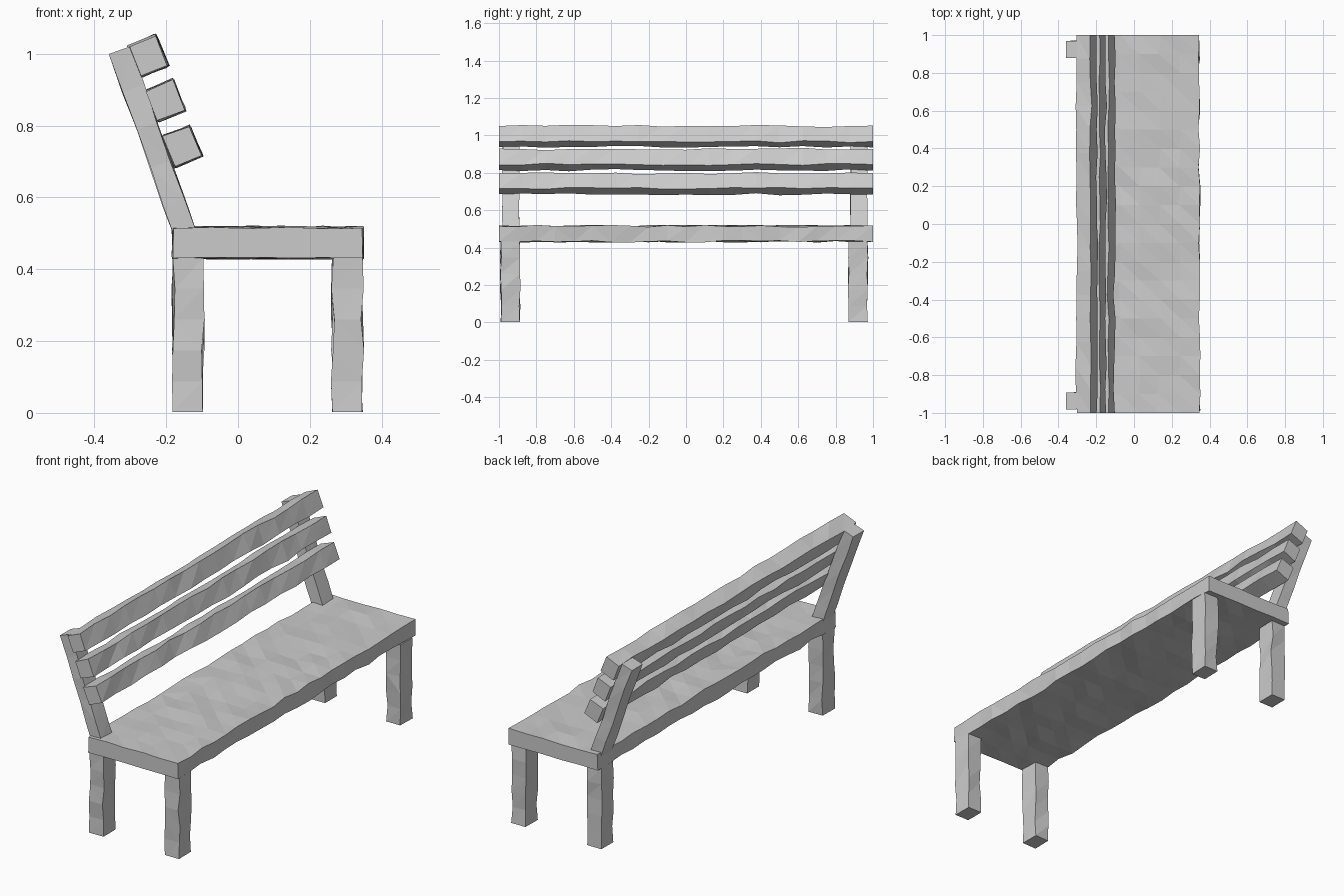
import bpy, bmesh, random
from math import radians
from mathutils import Vector, Matrix

if "Cube" in bpy.data.objects:
    bpy.data.objects.remove(bpy.data.objects["Cube"])

random.seed(4)


def timber(name, centre, size, segs, tilt=0.0, rough=0.006):
    """Rough-hewn flat-shaded beam: a cut-up box with uneven surfaces, clean ends."""
    bm = bmesh.new()
    bmesh.ops.create_cube(bm, size=1.0)
    bmesh.ops.scale(bm, vec=Vector(size), verts=bm.verts)
    for axis, count in enumerate(segs):
        normal = Vector([float(i == axis) for i in range(3)])
        for k in range(1, count):
            point = normal * size[axis] * (k / count - 0.5)
            bmesh.ops.bisect_plane(bm, geom=bm.verts[:] + bm.edges[:] + bm.faces[:],
                                   plane_co=point, plane_no=normal)
    bmesh.ops.triangulate(bm, faces=bm.faces)
    long_axis = max(range(3), key=lambda i: size[i])
    for v in bm.verts:
        end = abs(v.co[long_axis]) > size[long_axis] * 0.499
        for i in range(3):
            if i != long_axis:
                v.co[i] += random.uniform(-rough, rough) * (0.4 if end else 1.0)
    bmesh.ops.recalc_face_normals(bm, faces=bm.faces)
    mesh = bpy.data.meshes.new(name)
    bm.to_mesh(mesh)
    bm.free()
    obj = bpy.data.objects.new(name, mesh)
    obj.matrix_world = Matrix.Translation(centre) @ Matrix.Rotation(radians(tilt), 4, 'Y')
    bpy.context.collection.objects.link(obj)
    return obj


# Seat slab
timber("seat", (0.083, 0, 0.474), (0.525, 2.0, 0.083), (5, 20, 1), rough=0.006)

# Legs and leaning back posts at both ends
for side, y in (("left", -0.94), ("right", 0.92)):
    timber(f"front_leg_{side}", (0.305, y, 0.22), (0.083, 0.1, 0.43), (1, 1, 5), rough=0.005)
    timber(f"back_leg_{side}", (-0.139, y, 0.22), (0.083, 0.1, 0.43), (1, 1, 5), rough=0.005)
    timber(f"back_post_{side}", (-0.235, y + 0.004, 0.745), (0.062, 0.09, 0.563), (1, 1, 5),
           tilt=-19.7, rough=0.003)

# Backrest slats
for part, x, z in (("lower", -0.156, 0.742), ("middle", -0.203, 0.87), ("upper", -0.25, 0.994)):
    timber(f"{part}_back_slat", (x, 0, z), (0.081, 2.0, 0.09), (1, 16, 1), tilt=-22, rough=0.006)

# Legs rest on the ground
for obj in bpy.context.collection.objects:
    if "leg" in obj.name:
        obj.location.z = 0.217
